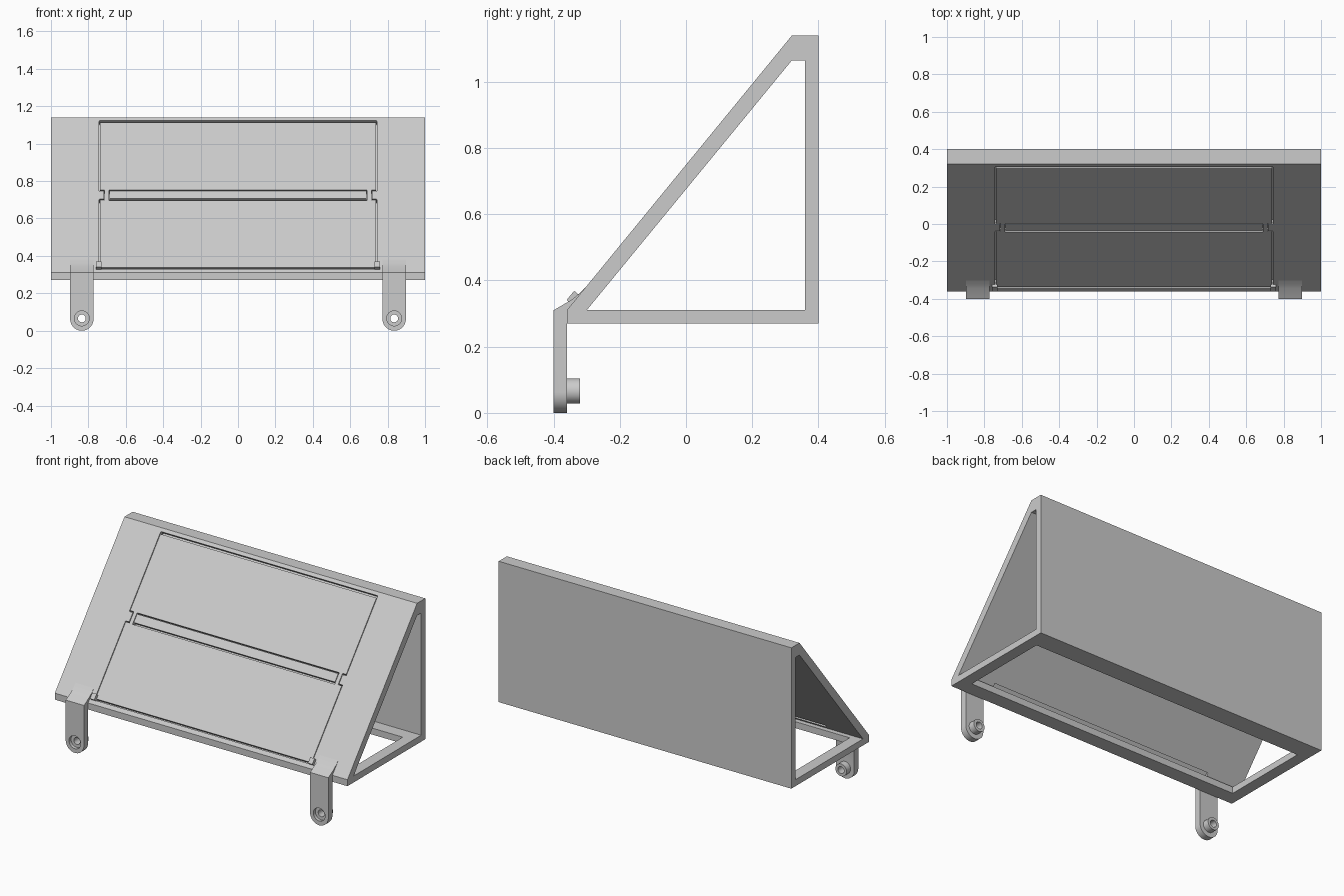
import bpy, bmesh, math
from mathutils import Vector, Matrix

if "Cube" in bpy.data.objects:
    bpy.data.objects.remove(bpy.data.objects["Cube"], do_unlink=True)

grey = bpy.data.materials.new("light_grey")
grey.use_nodes = True
grey.diffuse_color = (0.6, 0.6, 0.6, 1)
grey.node_tree.nodes["Principled BSDF"].inputs["Base Color"].default_value = (0.6, 0.6, 0.6, 1)


def finish(name, bm):
    bmesh.ops.recalc_face_normals(bm, faces=bm.faces)
    mesh = bpy.data.meshes.new(name)
    bm.to_mesh(mesh)
    bm.free()
    mesh.materials.append(grey)
    ob = bpy.data.objects.new(name, mesh)
    bpy.context.collection.objects.link(ob)
    return ob


def prism(name, profile, x0, x1):
    """Extrude a (y, z) profile along x."""
    bm = bmesh.new()
    face = bm.faces.new([bm.verts.new((x0, y, z)) for y, z in profile])
    ext = bmesh.ops.extrude_face_region(bm, geom=[face])
    moved = [v for v in ext["geom"] if isinstance(v, bmesh.types.BMVert)]
    bmesh.ops.translate(bm, verts=moved, vec=(x1 - x0, 0, 0))
    return finish(name, bm)


def box(name, x0, x1, y0, y1, z0, z1):
    return prism(name, [(y0, z0), (y1, z0), (y1, z1), (y0, z1)], x0, x1)


def rod(name, x, z, r, y0, y1):
    """Cylinder lying along y."""
    bm = bmesh.new()
    place = Matrix.Translation((x, (y0 + y1) / 2, z)) @ Matrix.Rotation(math.pi / 2, 4, "X")
    bmesh.ops.create_cone(bm, cap_ends=True, segments=40, radius1=r, radius2=r,
                          depth=y1 - y0, matrix=place)
    return finish(name, bm)


def combine(ob, tool, operation):
    """Apply a boolean and discard the tool."""
    tool.hide_render = True
    mod = ob.modifiers.new("bool", "BOOLEAN")
    mod.operation, mod.solver, mod.object = operation, "EXACT", tool
    graph = bpy.context.evaluated_depsgraph_get()
    mesh = bpy.data.meshes.new_from_object(ob.evaluated_get(graph))
    ob.modifiers.clear()
    ob.data = mesh
    bpy.data.objects.remove(tool, do_unlink=True)


# Sloping front plane
FOOT, HEAD = Vector((-0.36, 0.31)), Vector((0.32, 1.14))
ALONG = (HEAD - FOOT).normalized()
NORMAL = Vector((-ALONG.y, ALONG.x))


def slope_cutter(x0, x1, z0, z1, top=0.02, bottom=-0.03):
    """Block square to the slope, between two heights and two depths."""
    a, b = (FOOT + ALONG * ((z - FOOT.y) / ALONG.y) for z in (z0, z1))
    pts = [a + NORMAL * top, b + NORMAL * top, b + NORMAL * bottom, a + NORMAL * bottom]
    return prism("cutter", pts, x0, x1)


# Wedge-shaped housing with open ends
housing = prism("housing", [(-0.36, 0.27), FOOT, HEAD, (0.4, 1.14), (0.4, 0.27)], -1, 1)
combine(housing, prism("cutter", [(-0.3, 0.31), (0.32, 1.065), (0.36, 1.065), (0.36, 0.31)],
                       -1.1, 1.1), "DIFFERENCE")

# Opening in the floor
combine(housing, box("cutter", -0.93, 0.93, -0.27, 0.28, 0.2, 0.312), "DIFFERENCE")

# Horizontal seams of the two panels and the bar between them
for half, z0, z1 in [(0.74, 1.112, 1.123), (0.74, 0.33, 0.337),
                     (0.69, 0.697, 0.706), (0.69, 0.746, 0.751)]:
    combine(housing, slope_cutter(-half, half, z0, z1), "DIFFERENCE")

# Side seams, corner notches and hinge pockets
for x0, x1, z0, z1 in [(0.738, 0.742, 0.332, 0.702), (0.738, 0.742, 0.748, 1.12),
                       (0.714, 0.741, 0.699, 0.703), (0.714, 0.741, 0.747, 0.752),
                       (0.713, 0.717, 0.7, 0.75), (0.687, 0.691, 0.698, 0.75),
                       (0.73, 0.76, 0.328, 0.356)]:
    combine(housing, slope_cutter(x0, x1, z0, z1), "DIFFERENCE")
    combine(housing, slope_cutter(-x1, -x0, z0, z1), "DIFFERENCE")

# Hinge slit on the inner side
combine(housing, slope_cutter(-0.76, 0.76, 0.352, 0.368, -0.035, -0.06), "DIFFERENCE")

# Mounting legs with a rounded foot, rear boss and stepped hole
LEG = [(-0.4, 0.0625), (-0.4, 0.31), (-0.345, 0.342), (-0.322, 0.361), (-0.303, 0.38),
       (-0.31, 0.355), (-0.35, 0.3), (-0.36, 0.27), (-0.36, 0.0625)]
for side, x in (("left", 0.835), ("right", -0.835)):
    leg = prism(side + "_leg", LEG, x - 0.0625, x + 0.0625)
    combine(leg, rod("foot", x, 0.0625, 0.0625, -0.4, -0.36), "UNION")
    combine(leg, rod("boss", x, 0.066, 0.038, -0.37, -0.32), "UNION")
    combine(leg, rod("cutter", x, 0.066, 0.04, -0.45, -0.38), "DIFFERENCE")
    combine(leg, rod("cutter", x, 0.066, 0.021, -0.45, -0.3), "DIFFERENCE")
    bpy.ops.object.select_all(action="DESELECT")
    leg.select_set(True)
    bpy.context.view_layer.objects.active = leg
    bpy.ops.object.shade_smooth_by_angle(angle=math.radians(30))
